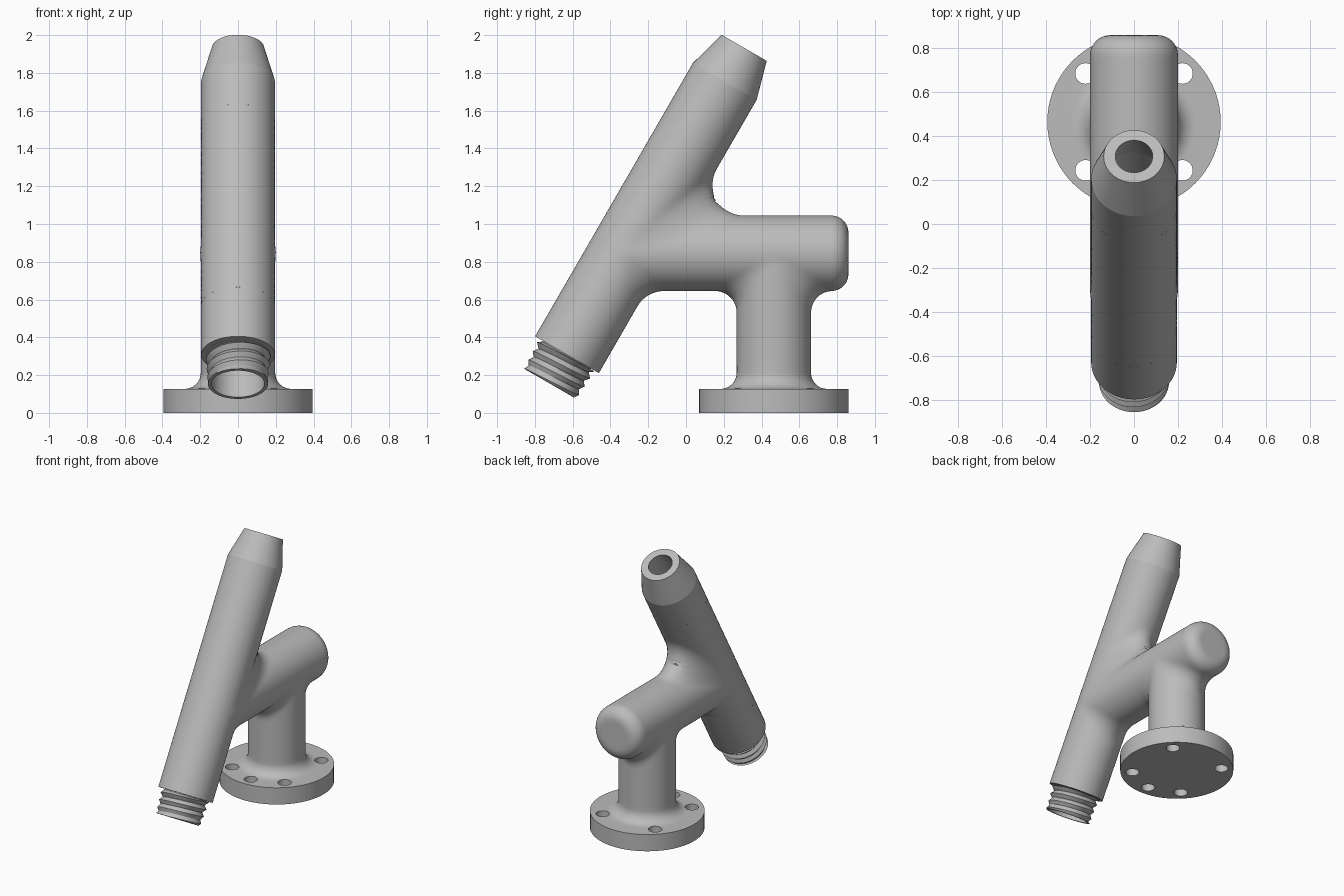
import bpy, bmesh, math
from mathutils import Vector, Matrix

if "Cube" in bpy.data.objects:
    bpy.data.objects.remove(bpy.data.objects["Cube"], do_unlink=True)

gray = bpy.data.materials.new("plain gray")
gray.use_nodes = True
gray.diffuse_color = (0.5, 0.5, 0.5, 1)
gray.node_tree.nodes["Principled BSDF"].inputs["Base Color"].default_value = (0.5, 0.5, 0.5, 1)

# Main dimensions
TILT_BASE = Vector((0, -0.63, 0.308))
TILT_DIR = Vector((0, 0.5, math.sqrt(0.75)))
TILT_R, ARM_R, POST_R = 0.195, 0.2, 0.197
ARM_Z, ARM_START, ARM_END, CAP_ROUND = 0.845, -0.3, 0.86, 0.09
POST_Y = 0.465
CUT_LOW, CUT_HIGH, CUT_POST = 0.3, 1.42, 0.25
THREAD_LEN, PITCH = 0.178, 0.052
TILT_MATRIX = Matrix.Translation(TILT_BASE) @ Matrix.Rotation(-math.pi / 6, 4, 'X')


def make_object(name, bm, matrix=Matrix()):
    bmesh.ops.transform(bm, matrix=matrix, verts=bm.verts)
    mesh = bpy.data.meshes.new(name)
    bm.to_mesh(mesh)
    bm.free()
    mesh.materials.append(gray)
    obj = bpy.data.objects.new(name, mesh)
    bpy.context.scene.collection.objects.link(obj)
    return obj


def shade(obj, degrees=35):
    bpy.ops.object.select_all(action='DESELECT')
    obj.select_set(True)
    bpy.context.view_layer.objects.active = obj
    bpy.ops.object.shade_smooth_by_angle(angle=math.radians(degrees))


def lathe(name, profile, matrix, steps=64):
    bm = bmesh.new()
    verts = [bm.verts.new((r, 0, z)) for r, z in profile]
    edges = [bm.edges.new(pair) for pair in zip(verts, verts[1:])]
    bmesh.ops.spin(bm, geom=verts + edges, cent=(0, 0, 0), axis=(0, 0, 1),
                   angle=math.tau, steps=steps, use_merge=True)
    bmesh.ops.remove_doubles(bm, verts=bm.verts, dist=1e-5)
    bmesh.ops.recalc_face_normals(bm, faces=bm.faces)
    return make_object(name, bm, matrix)


def add_cylinder(bm, start, end, radius, segments=48):
    axis = end - start
    matrix = Matrix.Translation((start + end) / 2) @ axis.to_track_quat('Z', 'Y').to_matrix().to_4x4()
    bmesh.ops.create_cone(bm, cap_ends=True, segments=segments, radius1=radius,
                          radius2=radius, depth=axis.length, matrix=matrix)


def apply_modifiers(obj):
    graph = bpy.context.evaluated_depsgraph_get()
    mesh = bpy.data.meshes.new_from_object(obj.evaluated_get(graph))
    obj.modifiers.clear()
    obj.data = mesh


# Distance and outward direction for each pipe
def tilt_pipe(p):
    v = p - TILT_BASE
    v = v - TILT_DIR * v.dot(TILT_DIR)
    return v.length - TILT_R, v.normalized()


def arm_pipe(p):
    v = p - Vector((0, max(p.y, ARM_START), ARM_Z))
    a, b = v.length - ARM_R + CAP_ROUND, p.y - ARM_END + CAP_ROUND
    d = min(max(a, b), 0) + math.hypot(max(a, 0), max(b, 0)) - CAP_ROUND
    if p.y > ARM_END:
        return d, Vector((0, 1, 0))
    return d, v.normalized()


def post_pipe(p):
    v = Vector((p.x, p.y - POST_Y, 0))
    if p.z > ARM_Z:
        v.z = p.z - ARM_Z
    return v.length - POST_R, v.normalized()


def fillet_union(first, second, radius):
    (a, na), (b, nb) = first, second
    c = na.dot(nb)
    u, w = a - radius, b - radius
    if abs(c) < 0.999 and u < c * w and w < c * u:
        return radius - math.sqrt((u * u + w * w - 2 * c * u * w) / (1 - c * c))
    return min(a, b)


def body_distance(p):
    arm = arm_pipe(p)
    return min(fillet_union(tilt_pipe(p), arm, 0.165),
               fillet_union(post_pipe(p), arm, 0.115))


def project(verts):
    h = 0.001
    steps = [Vector((h, 0, 0)), Vector((0, h, 0)), Vector((0, 0, h))]
    for v in verts:
        for _ in range(4):
            f = body_distance(v.co)
            if abs(f) < 0.0002:
                break
            grad = Vector([(body_distance(v.co + s) - f) / h for s in steps])
            v.co -= grad * (f / max(grad.length_squared, 0.3))


# Filleted junction of the three pipes
bm = bmesh.new()
add_cylinder(bm, TILT_BASE + TILT_DIR * 0.2, TILT_BASE + TILT_DIR * 1.5, TILT_R)
add_cylinder(bm, Vector((0, ARM_START, ARM_Z)), Vector((0, ARM_END, ARM_Z)), ARM_R)
add_cylinder(bm, Vector((0, POST_Y, 0.15)), Vector((0, POST_Y, ARM_Z)), POST_R)
junction = make_object("pipe_junction", bm)
remesh = junction.modifiers.new("remesh", 'REMESH')
remesh.mode = 'VOXEL'
remesh.voxel_size = 0.02
apply_modifiers(junction)
bm = bmesh.new()
bm.from_mesh(junction.data)
cuts = [(TILT_BASE + TILT_DIR * CUT_LOW, -TILT_DIR),
        (TILT_BASE + TILT_DIR * CUT_HIGH, TILT_DIR),
        (Vector((0, 0, CUT_POST)), Vector((0, 0, -1)))]
for point, normal in cuts:
    bmesh.ops.bisect_plane(bm, geom=bm.verts[:] + bm.edges[:] + bm.faces[:], plane_co=point,
                           plane_no=normal, clear_outer=True)
project(bm.verts)
inner = [v for v in bm.verts if not v.is_boundary]
for _ in range(3):
    bmesh.ops.smooth_vert(bm, verts=inner, factor=0.5, use_axis_x=True, use_axis_y=True, use_axis_z=True)
project(inner)
bm.to_mesh(junction.data)
bm.free()
if not junction.data.materials:
    junction.data.materials.append(gray)
shade(junction, 50)

# Bored tube: lower sleeve, inner wall and tapered tip
shade(lathe("tilted_tube", [
    (TILT_R, CUT_LOW), (TILT_R, 0), (0.147, 0), (0.147, -THREAD_LEN), (0.14, -THREAD_LEN),
    (0.14, 1.67), (0.085, 1.876), (0.138, 1.876), (TILT_R, 1.67), (TILT_R, CUT_HIGH)],
    TILT_MATRIX), 10)

# Helical thread
bm = bmesh.new()
segments, rows = 48, []
for i in range(-4, 10):
    row = []
    for j in range(segments + 1):
        turn = j / segments
        t = PITCH * (i / 2 + turn) - THREAD_LEN
        t = min(max(t, -THREAD_LEN), -0.004)
        r = 0.172 + 0.07 * t if i % 2 == 0 else 0.146
        angle = math.tau * turn - math.pi / 2
        row.append(bm.verts.new((r * math.cos(angle), r * math.sin(angle), t)))
    rows.append(row)
for low, high in zip(rows, rows[1:]):
    for j in range(segments):
        bm.faces.new((low[j], low[j + 1], high[j + 1], high[j]))
bmesh.ops.remove_doubles(bm, verts=bm.verts, dist=1e-5)
shade(make_object("screw_thread", bm, TILT_MATRIX), 30)

# Round flange with a filleted neck
neck = [(0.282 - 0.085 * math.sin(a), 0.212 - 0.085 * math.cos(a))
        for a in [math.radians(10 * k) for k in range(10)]]
flange = lathe("flange", [(0, 0), (0.395, 0), (0.395, 0.127)] + neck + [(POST_R, CUT_POST), (0, CUT_POST)],
               Matrix.Translation((0, POST_Y, 0)), 72)

# Bolt holes
bm = bmesh.new()
for degrees in (45, 135, 225, 270, 315):
    a = math.radians(degrees)
    x, y = 0.312 * math.cos(a), POST_Y + 0.312 * math.sin(a)
    add_cylinder(bm, Vector((x, y, -0.1)), Vector((x, y, 0.3)), 0.047, 32)
cutter = make_object("bolt_hole_cutter", bm)
cutter.hide_render = True
holes = flange.modifiers.new("holes", 'BOOLEAN')
holes.operation, holes.solver, holes.object = 'DIFFERENCE', 'EXACT', cutter
apply_modifiers(flange)
bpy.data.objects.remove(cutter, do_unlink=True)
shade(flange, 30)
